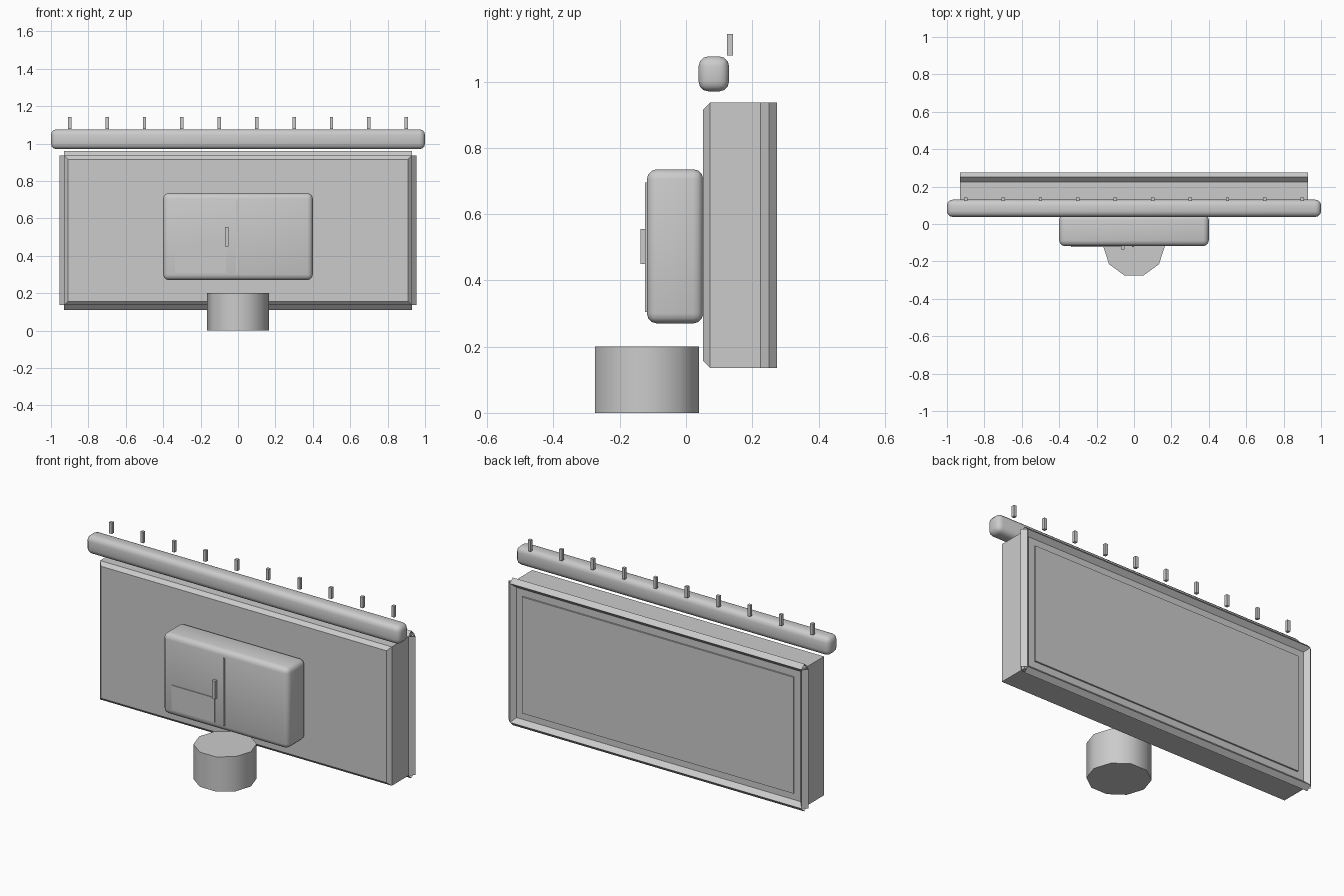
import bpy, bmesh, math
from mathutils import Matrix

if "Cube" in bpy.data.objects:
    bpy.data.objects.remove(bpy.data.objects["Cube"])

grey = bpy.data.materials.new("plain_grey")
grey.diffuse_color = (0.6, 0.6, 0.6, 1)
grey.use_nodes = True
grey.node_tree.nodes["Principled BSDF"].inputs["Base Color"].default_value = grey.diffuse_color


def finish(bm, name, smooth=False):
    me = bpy.data.meshes.new(name)
    bm.to_mesh(me)
    bm.free()
    me.materials.append(grey)
    ob = bpy.data.objects.new(name, me)
    bpy.context.collection.objects.link(ob)
    if smooth:
        bpy.ops.object.select_all(action='DESELECT')
        ob.select_set(True)
        bpy.context.view_layer.objects.active = ob
        bpy.ops.object.shade_smooth_by_angle(angle=math.radians(40))
    return ob


def box(name, x, y, z, bevel=0, segments=1, front_only=False):
    """Box from (min, max) ranges, optionally bevelled all over or on the front rim."""
    bm = bmesh.new()
    bmesh.ops.create_cube(bm, size=1)
    for v in bm.verts:
        for i, (lo, hi) in enumerate((x, y, z)):
            v.co[i] = (lo + hi) / 2 + v.co[i] * (hi - lo)
    if bevel:
        edges = [e for e in bm.edges
                 if not front_only or all(abs(v.co.y - y[0]) < 1e-5 for v in e.verts)]
        bmesh.ops.bevel(bm, geom=edges, offset=bevel, segments=segments,
                        profile=0.5, affect='EDGES', clamp_overlap=True)
    return finish(bm, name, smooth=segments > 1)


def diamond_strip(name, centre, length, axis):
    """Open-ended four-sided tube along x or z."""
    bm = bmesh.new()
    bmesh.ops.create_cone(bm, cap_ends=False, segments=4, radius1=0.025,
                          radius2=0.025, depth=length)
    turn = Matrix.Rotation(math.pi / 2, 4, 'Y') if axis == 'X' else Matrix()
    bmesh.ops.transform(bm, matrix=Matrix.Translation(centre) @ turn, verts=bm.verts)
    return finish(bm, name)


# main board with chamfered front rim, and the thin panel on its back
box("board", (-0.93, 0.93), (0.052, 0.25), (0.136, 0.936), 0.02, 1, True)
box("back_panel", (-0.865, 0.865), (0.25, 0.259), (0.2, 0.87))

# diamond trim round the back edge
for side, label in ((-1, "left"), (1, "right")):
    diamond_strip(f"trim_{label}", (side * 0.93, 0.25, 0.536), 0.8, 'Z')
for z, label in ((0.136, "bottom"), (0.936, "top")):
    diamond_strip(f"trim_{label}", (0, 0.25, z), 1.86, 'X')

# rounded top rail with its row of pins
box("top_rail", (-1, 1), (0.038, 0.130), (0.97, 1.076), 0.03, 3)
for i in range(10):
    x = -0.9 + 0.2 * i
    box(f"pin_{i + 1}", (x - 0.009, x + 0.009), (0.124, 0.142), (1.079, 1.143))

# rounded cabinet on the front with door line, hatch and handle
box("cabinet", (-0.4, 0.4), (-0.118, 0.052), (0.27, 0.735), 0.03, 3)
box("door_line", (-0.01, 0.0), (-0.124, -0.115), (0.305, 0.695))
box("hatch", (-0.337, -0.064), (-0.122, -0.115), (0.308, 0.45))
box("handle", (-0.07, -0.052), (-0.137, -0.117), (0.45, 0.555))

# ten-sided stool
bm = bmesh.new()
bmesh.ops.create_cone(bm, cap_ends=True, segments=10, radius1=0.165,
                      radius2=0.165, depth=0.2)
place = Matrix.Translation((0, -0.118, 0.1)) @ Matrix.Rotation(math.pi / 2, 4, 'Z')
bmesh.ops.transform(bm, matrix=place, verts=bm.verts)
finish(bm, "stool", True)
